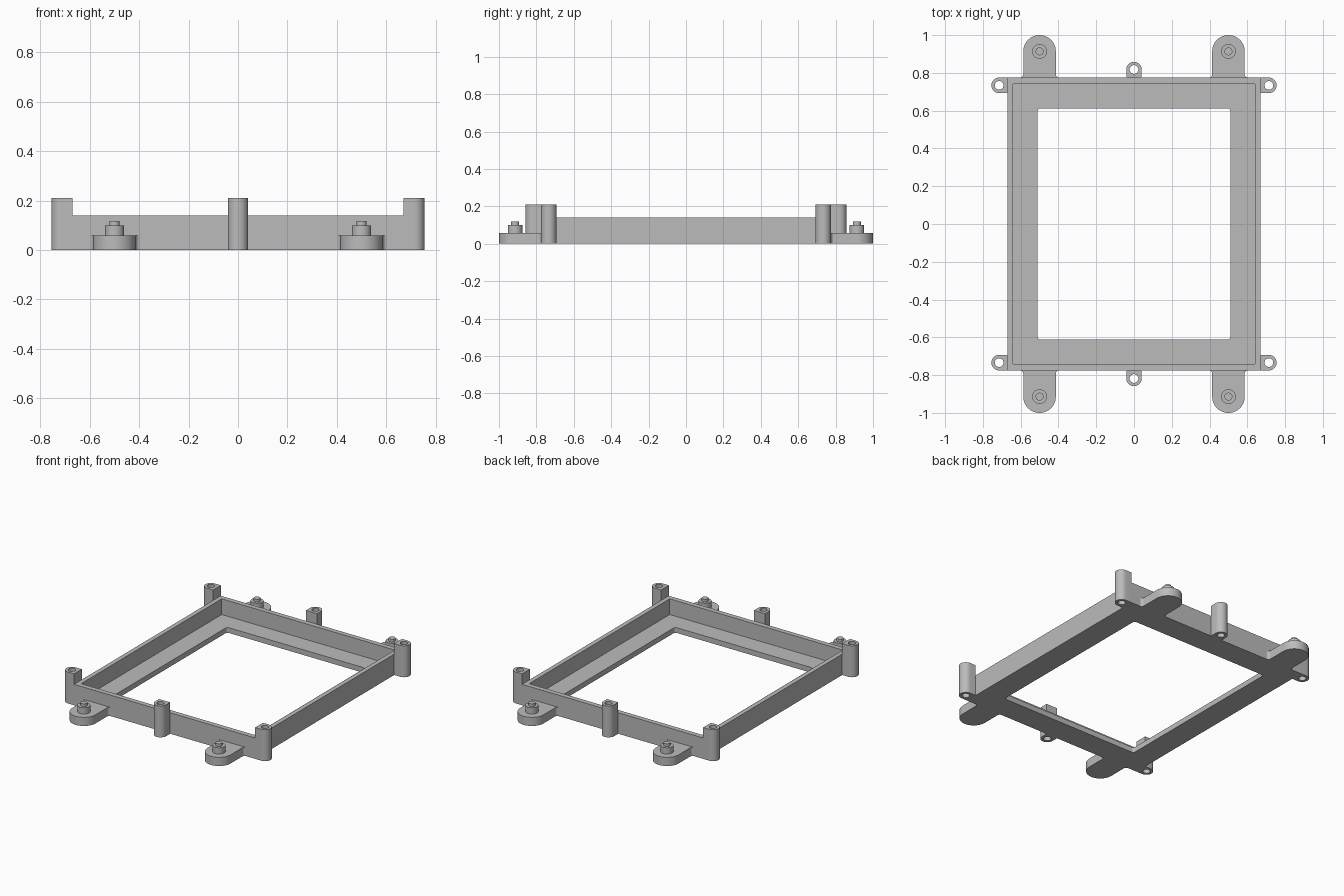
import bpy
from math import pi, sin, cos, radians
from mathutils import Matrix, Vector

cube = bpy.data.objects.get("Cube")
if cube:
    bpy.data.objects.remove(cube, do_unlink=True)

grey = bpy.data.materials.new("plain grey")
grey.use_nodes = True
grey.diffuse_color = (0.5, 0.5, 0.5, 1)
grey.node_tree.nodes["Principled BSDF"].inputs["Base Color"].default_value = (0.5, 0.5, 0.5, 1)


def arc(cx, cy, r, start, end, steps=16):
    angles = [radians(start + (end - start) * i / steps) for i in range(steps + 1)]
    return [(cx + r * cos(a), cy + r * sin(a)) for a in angles]


def circle(r, steps=32):
    return arc(0, 0, r, 0, 360, steps)[:-1]


def rect(hx, hy, r=0):
    if not r:
        return [(hx, hy), (-hx, hy), (-hx, -hy), (hx, -hy)]
    pts = []
    for i, (sx, sy) in enumerate([(1, 1), (-1, 1), (-1, -1), (1, -1)]):
        pts += arc(sx * (hx - r), sy * (hy - r), r, i * 90, i * 90 + 90, 6)
    return pts


def prism(name, loops, z0, z1, at=(0, 0), turn=0):
    """Extrude an outline, with optional hole loops, from z0 to z1."""
    curve = bpy.data.curves.new(name, 'CURVE')
    curve.dimensions = '2D'
    curve.fill_mode = 'BOTH'
    curve.extrude = (z1 - z0) / 2
    for loop in loops:
        spline = curve.splines.new('POLY')
        spline.points.add(len(loop) - 1)
        for p, (x, y) in zip(spline.points, loop):
            p.co = (x, y, 0, 1)
        spline.use_cyclic_u = True
    temp = bpy.data.objects.new(name + "_outline", curve)
    bpy.context.collection.objects.link(temp)
    deps = bpy.context.evaluated_depsgraph_get()
    mesh = bpy.data.meshes.new_from_object(temp.evaluated_get(deps))
    bpy.data.objects.remove(temp, do_unlink=True)
    mesh.transform(Matrix.Translation(Vector((*at, (z0 + z1) / 2))) @ Matrix.Rotation(turn, 4, 'Z'))
    mesh.materials.clear()
    mesh.materials.append(grey)
    obj = bpy.data.objects.new(name, mesh)
    bpy.context.collection.objects.link(obj)
    # Weld the caps to the sides
    bpy.ops.object.select_all(action='DESELECT')
    obj.select_set(True)
    bpy.context.view_layer.objects.active = obj
    bpy.ops.object.mode_set(mode='EDIT')
    bpy.ops.mesh.select_all(action='SELECT')
    bpy.ops.mesh.remove_doubles(threshold=0.0001)
    bpy.ops.mesh.normals_make_consistent(inside=False)
    bpy.ops.object.mode_set(mode='OBJECT')
    bpy.ops.object.shade_smooth_by_angle(angle=radians(30))
    return obj


HX, HY = 0.67, 0.775

# Tray: outer wall and the inner ledge around the opening
prism("frame_wall", [rect(HX, HY), rect(0.64, 0.742)], 0, 0.14)
prism("frame_ledge", [rect(0.64, 0.742), rect(0.51, 0.612, 0.015)], 0, 0.035)

# Screw post: round outer end, flat end against the wall, through hole
def post(name, at, reach, turn):
    outline = arc(0, 0, 0.041, 0, 180) + [(-0.041, -reach), (0.041, -reach)]
    prism(name, [outline, circle(0.023)], 0, 0.21, at, turn)


# Mounting ear: rounded tab with small fillets where it meets the wall
R, F, EAR_Y = 0.086, 0.017, 0.914
root = HY - EAR_Y
ear = (arc(0, 0, R, 0, 180, 24)
       + arc(-R - F, root + F, F, 0, -90, 6)
       + arc(R + F, root + F, F, 270, 180, 6))

for sy, end in ((-1, "front"), (1, "back")):
    turn = 0 if sy > 0 else pi
    post(f"{end}_middle_post", (0, sy * 0.818), 0.818 - HY, turn)
    for sx, side in ((-1, "right"), (1, "left")):
        tag = f"{end}_{side}"
        post(f"{tag}_corner_post", (sx * 0.714, sy * 0.734), 0.714 - HX, -sx * pi / 2)
        spot = (sx * 0.5, sy * EAR_Y)
        prism(f"{tag}_ear", [ear], 0, 0.058, spot, turn)
        prism(f"{tag}_peg_base", [circle(0.039)], 0.058, 0.1, spot)
        prism(f"{tag}_peg_tip", [circle(0.021)], 0.1, 0.118, spot)
